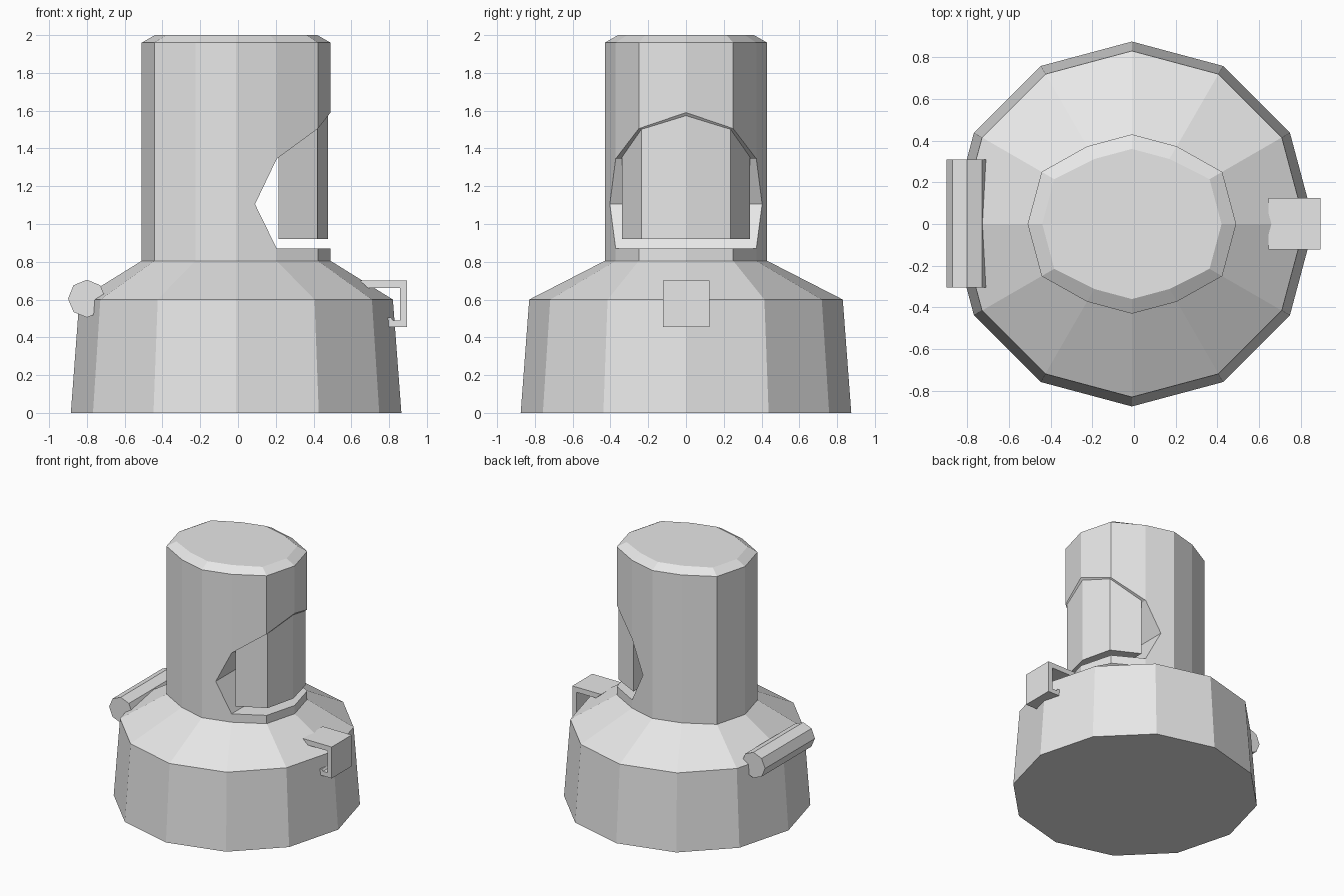
import bpy
import bmesh
from math import cos, sin, radians

if "Cube" in bpy.data.objects:
    bpy.data.objects.remove(bpy.data.objects["Cube"], do_unlink=True)

grey = bpy.data.materials.new("plain grey")
grey.use_nodes = True
COLOUR = (0.8, 0.8, 0.8, 1)
grey.diffuse_color = COLOUR
grey.node_tree.nodes["Principled BSDF"].inputs["Base Color"].default_value = COLOUR

CX = -0.01  # axis of the body


def loft(name, rings):
    """Solid skinned through matching rings of points, capped at both ends."""
    bm = bmesh.new()
    loops = [[bm.verts.new(p) for p in ring] for ring in rings]
    n = len(loops[0])
    for a, b in zip(loops, loops[1:]):
        for i in range(n):
            j = (i + 1) % n
            bm.faces.new((a[i], a[j], b[j], b[i]))
    bm.faces.new(loops[0][::-1])
    bm.faces.new(loops[-1])
    bmesh.ops.recalc_face_normals(bm, faces=bm.faces)
    mesh = bpy.data.meshes.new(name)
    bm.to_mesh(mesh)
    bm.free()
    mesh.materials.append(grey)
    obj = bpy.data.objects.new(name, mesh)
    bpy.context.collection.objects.link(obj)
    return obj


def extrude_y(name, profile, y0, y1):
    return loft(name, [[(x, y, z) for x, z in profile] for y in (y0, y1)])


def round_ring(r, z):
    return [(CX + r * cos(radians(a)), r * sin(radians(a)), z) for a in range(0, 360, 30)]


def tower_ring(inset, z):
    # Twelve sides, narrower towards the front and back
    ring = []
    for a in range(0, 360, 30):
        r = (0.43 if abs(sin(radians(a))) > 0.8 else 0.5) - inset
        ring.append((CX + r * cos(radians(a)), r * sin(radians(a)), z))
    return ring


# Flared base, sloping shoulder, tower and chamfered cap
body = loft("body", [round_ring(0.875, 0), round_ring(0.83, 0.6), tower_ring(0, 0.805),
                     tower_ring(0, 1.96), tower_ring(0.07, 2.0)])

# Face opening cut from side to side
opening = extrude_y("opening_cutter",
                    [(0.09, 1.105), (0.205, 0.87), (0.8, 0.87), (0.8, 1.9),
                     (0.49, 1.59), (0.423, 1.505), (0.205, 1.345)], -1, 1)
opening.hide_render = True
opening.hide_viewport = True
opening.display_type = "WIRE"
cut = body.modifiers.new("opening", "BOOLEAN")
cut.operation = "DIFFERENCE"
cut.solver = "EXACT"
cut.object = opening

# Inner panel hanging in the opening
half = [(0.215, -0.34), (0.42, -0.235), (0.477, 0), (0.42, 0.235), (0.215, 0.34)]
loft("inner_panel", [[(x, y, z) for x, y in half] for z in (0.92, 1.7)])

# Octagonal roll on the model's right shoulder
octagon = [(-0.8 + 0.1 * cos(radians(a)), 0.605 + 0.1 * sin(radians(a)))
           for a in range(0, 360, 45)]
extrude_y("shoulder_roll", octagon, -0.305, 0.31)

# Hooked clip on the model's left shoulder
clip = [(0.645, 0.70), (0.69, 0.66), (0.857, 0.66), (0.857, 0.49), (0.82, 0.49),
        (0.81, 0.505), (0.795, 0.505), (0.795, 0.455), (0.895, 0.455), (0.895, 0.70)]
extrude_y("shoulder_clip", clip, -0.122, 0.125)
